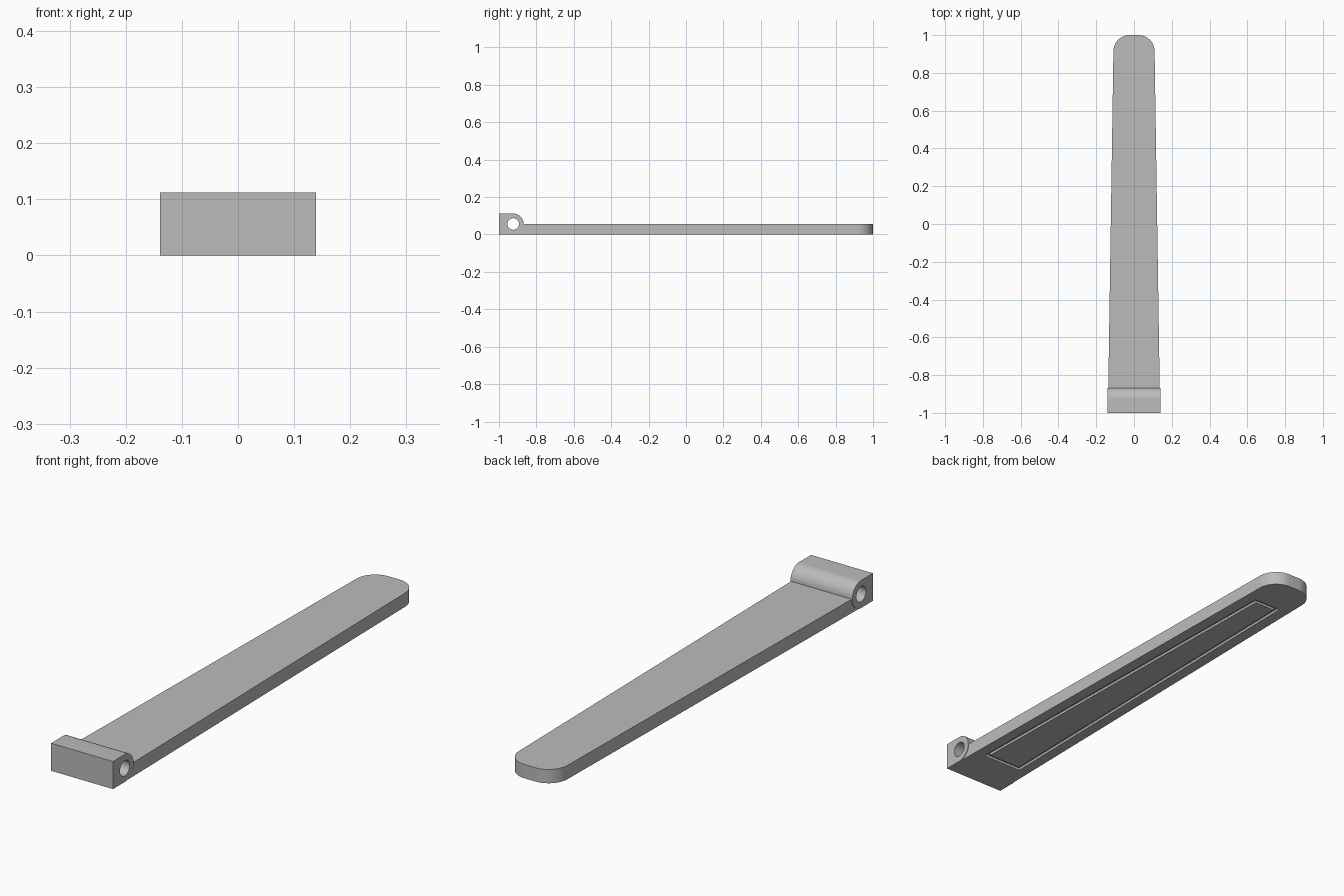
import bpy, bmesh, math
from mathutils import Vector

cube = bpy.data.objects.get("Cube")
if cube:
    bpy.data.objects.remove(cube, do_unlink=True)

GREY = (0.5, 0.5, 0.5, 1)
mat = bpy.data.materials.new("plain grey")
mat.use_nodes = True
mat.diffuse_color = GREY
mat.node_tree.nodes["Principled BSDF"].inputs["Base Color"].default_value = GREY

HINGE_Y, HINGE_R, HOLE_R = -0.924, 0.056, 0.031
HINGE_HALF = 0.139
THICK = 0.056


def arc(cx, cy, r, start, end, steps):
    """Points along a circular arc, angles in degrees."""
    angles = [math.radians(start + (end - start) * i / steps) for i in range(steps + 1)]
    return [(cx + r * math.cos(a), cy + r * math.sin(a)) for a in angles]


def extruded(name, faces, offset):
    """Solid made by extruding flat faces, given as lists of 3D points."""
    bm = bmesh.new()
    for points in faces:
        bm.faces.new([bm.verts.new(p) for p in points])
    bmesh.ops.remove_doubles(bm, verts=bm.verts, dist=1e-5)
    region = bmesh.ops.extrude_face_region(bm, geom=bm.faces[:], use_keep_orig=True)
    moved = [v for v in region["geom"] if isinstance(v, bmesh.types.BMVert)]
    bmesh.ops.translate(bm, verts=moved, vec=Vector(offset))
    bmesh.ops.recalc_face_normals(bm, faces=bm.faces)
    mesh = bpy.data.meshes.new(name)
    bm.to_mesh(mesh)
    bm.free()
    mesh.materials.append(mat)
    obj = bpy.data.objects.new(name, mesh)
    bpy.context.collection.objects.link(obj)
    return obj


def combine(target, other, operation):
    """Apply a boolean and discard the helper."""
    mod = target.modifiers.new(operation, "BOOLEAN")
    mod.operation, mod.solver, mod.object = operation, "EXACT", other
    bpy.context.view_layer.objects.active = target
    bpy.ops.object.modifier_apply(modifier=mod.name)
    bpy.data.objects.remove(other, do_unlink=True)


# Tapered blade with rounded far corners
TIP_HALF, TIP_R = 0.109, 0.085
right_side = [(0.137, HINGE_Y)] + arc(TIP_HALF - TIP_R, 1 - TIP_R, TIP_R, 0, 90, 16)
outline = right_side + [(-x, y) for x, y in reversed(right_side)]
arm = extruded("lever_arm", [[(x, y, 0) for x, y in outline]], (0, 0, THICK))

# Hinge knuckle: square at the front, round at the back
profile = [(-1, 0)] + arc(HINGE_Y, HINGE_R, HINGE_R, -90, 90, 32) + [(-1, 2 * HINGE_R)]
knuckle = extruded("hinge_knuckle", [[(-HINGE_HALF, y, z) for y, z in profile]],
                   (2 * HINGE_HALF, 0, 0))
combine(arm, knuckle, "UNION")

# Pin hole through the knuckle
circle = arc(HINGE_Y, HINGE_R, HOLE_R, 0, 360, 40)[:-1]
pin = extruded("pin_hole_cutter", [[(-0.2, y, z) for y, z in circle]], (0.4, 0, 0))
combine(arm, pin, "DIFFERENCE")


# Shallow tapered groove around the underside
def trapezoid(inset):
    near, far = 0.091 - inset, 0.062 - inset
    y0, y1 = -0.825 + inset, 0.83 - inset
    return [(-near, y0, -0.01), (near, y0, -0.01), (far, y1, -0.01), (-far, y1, -0.01)]


outer, inner = trapezoid(0), trapezoid(0.016)
strips = [[outer[i], outer[(i + 1) % 4], inner[(i + 1) % 4], inner[i]] for i in range(4)]
groove = extruded("groove_cutter", strips, (0, 0, 0.02))
combine(arm, groove, "DIFFERENCE")

# Smooth curved surfaces, crisp edges
bpy.ops.object.select_all(action="DESELECT")
arm.select_set(True)
bpy.context.view_layer.objects.active = arm
bpy.ops.object.shade_smooth_by_angle(angle=math.radians(30))
